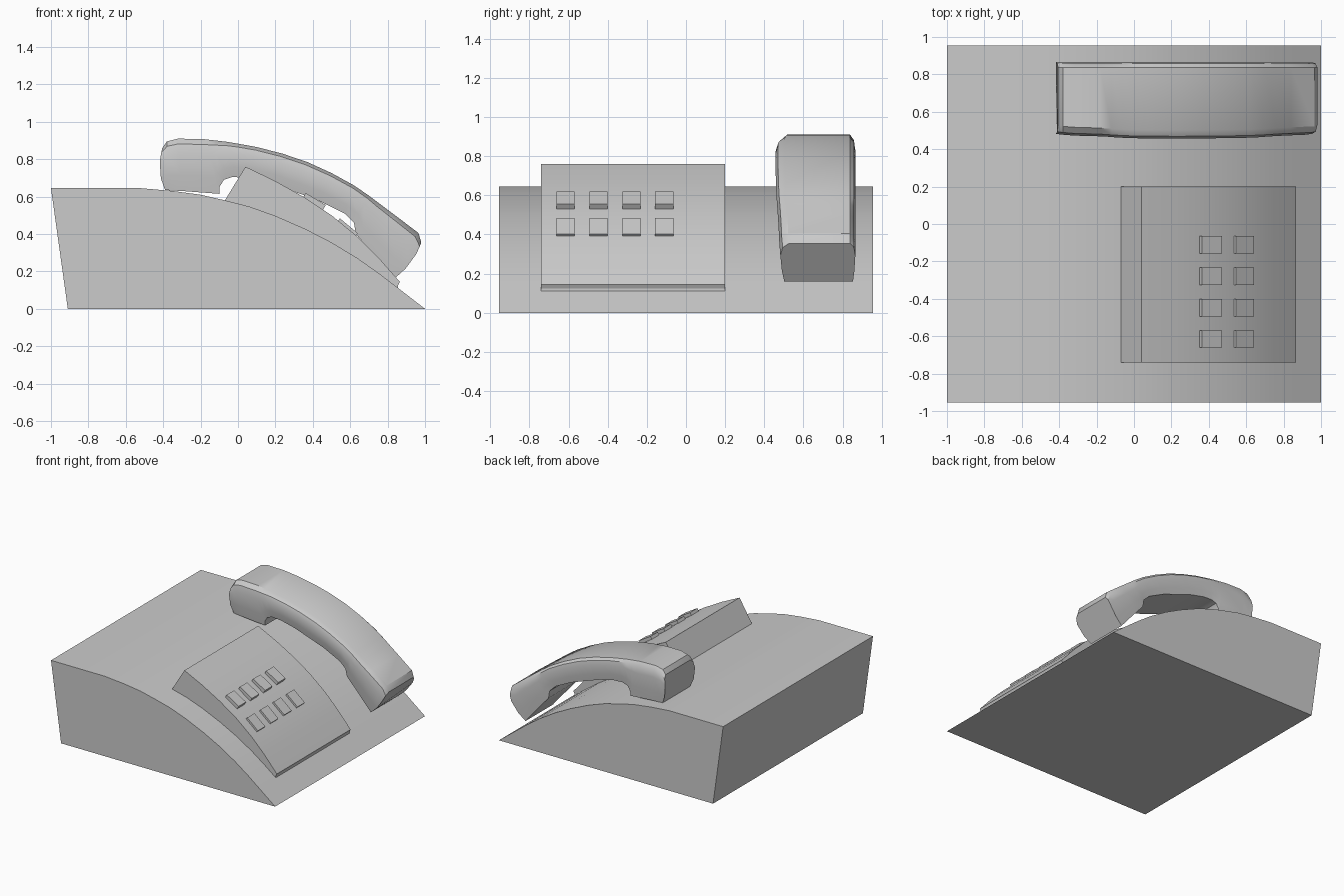
import bpy, bmesh, math

cube = bpy.data.objects.get("Cube")
if cube:
    bpy.data.objects.remove(cube)

GREY = (0.6, 0.6, 0.6, 1.0)
grey = bpy.data.materials.new("plain grey")
grey.use_nodes = True
grey.diffuse_color = GREY
grey.node_tree.nodes["Principled BSDF"].inputs["Base Color"].default_value = GREY


def finish(bm, name, angle=25):
    """Turn a bmesh into a shaded object."""
    bmesh.ops.recalc_face_normals(bm, faces=bm.faces)
    mesh = bpy.data.meshes.new(name)
    bm.to_mesh(mesh)
    bm.free()
    mesh.materials.append(grey)
    ob = bpy.data.objects.new(name, mesh)
    bpy.context.collection.objects.link(ob)
    bpy.ops.object.select_all(action='DESELECT')
    ob.select_set(True)
    bpy.context.view_layer.objects.active = ob
    bpy.ops.object.shade_smooth_by_angle(angle=math.radians(angle))
    return ob


def loft(name, rings, angle=25):
    """Skin a list of equal-length rings and cap both ends."""
    bm = bmesh.new()
    loops = [[bm.verts.new(p) for p in ring] for ring in rings]
    n = len(loops[0])
    for a, b in zip(loops, loops[1:]):
        for i in range(n):
            j = (i + 1) % n
            bm.faces.new((a[i], a[j], b[j], b[i]))
    bm.faces.new(loops[0])
    bm.faces.new(loops[-1])
    return finish(bm, name, angle)


def extrude(name, profile, y0, y1):
    return loft(name, [[(x, y, z) for x, z in profile] for y in (y0, y1)])


# Sloping wedge body with a curved top
slope = [(-0.07, 0.58), (0.06, 0.547), (0.2, 0.497), (0.36, 0.427), (0.5, 0.355),
         (0.64, 0.27), (0.76, 0.185), (0.855, 0.112)]
crown = [(-1, 0.645), (-0.52, 0.645), (-0.35, 0.63), (-0.2, 0.61)]
extrude("body", [(-0.91, 0)] + crown + slope + [(1, 0)], -0.955, 0.955)

# Raised keypad panel, seated just inside the body
panel_top = [(0.04, 0.76), (0.2, 0.683), (0.36, 0.593), (0.5, 0.5),
             (0.64, 0.385), (0.75, 0.275), (0.865, 0.145)]
seat = [(x, z - 0.01) for x, z in reversed(slope)]
extrude("keypad_panel", [(-0.07, 0.58)] + panel_top + [(0.855, 0.125)] + seat, -0.74, 0.2)

# Two rows of four tilted buttons
for row, (cx, cz, tilt) in enumerate([(0.407, 0.572, 31), (0.582, 0.43, 40)]):
    for col in range(4):
        bpy.ops.mesh.primitive_cube_add(
            size=1, location=(cx, -0.615 + col * 0.168, cz),
            rotation=(0, math.radians(tilt), 0))
        button = bpy.context.object
        button.name = f"button_{row + 1}_{col + 1}"
        button.scale = (0.125, 0.093, 0.035)
        button.data.materials.append(grey)

# Handset: each station pairs a point on the back with one on the underside
stations = [
    ((-0.405, 0.86), (-0.39, 0.635)), ((-0.38, 0.895), (-0.37, 0.634)),
    ((-0.32, 0.91), (-0.3, 0.63)), ((-0.18, 0.907), (-0.1, 0.615)),
    ((-0.12, 0.9), (-0.1, 0.65)), ((-0.06, 0.893), (-0.075, 0.69)),
    ((0, 0.883), (-0.03, 0.705)), ((0.1, 0.865), (0.05, 0.7)),
    ((0.24, 0.829), (0.17, 0.672)), ((0.37, 0.785), (0.29, 0.63)),
    ((0.5, 0.726), (0.43, 0.58)), ((0.62, 0.66), (0.57, 0.51)),
    ((0.7, 0.605), (0.62, 0.46)), ((0.76, 0.56), (0.63, 0.4)),
    ((0.84, 0.5), (0.7, 0.32)), ((0.965, 0.405), (0.79, 0.215)),
    ((0.98, 0.355), (0.835, 0.16))]
# Cross-section: inset from the side against depth below the back
section = [(0.045, 0), (0.012, 0.1), (0, 0.3), (0.008, 0.7), (0.02, 1)]
rings = []
for i, ((xt, zt), (xb, zb)) in enumerate(stations):
    swell = 0.025 * math.sin(math.pi * i / (len(stations) - 1))
    near, far = 0.482 - swell, 0.865
    bow = 0.022 if i == 0 else (-0.02 if i == len(stations) - 1 else 0)

    def at(y, t):
        push = bow * math.sin(math.pi * t)
        return (xt + (xb - xt) * t - push, y, zt + (zb - zt) * t - 0.3 * abs(push))
    rings.append([at(near + d, t) for d, t in section] +
                 [at(far - d * 0.6, t) for d, t in reversed(section)])
loft("handset", rings, 35)
